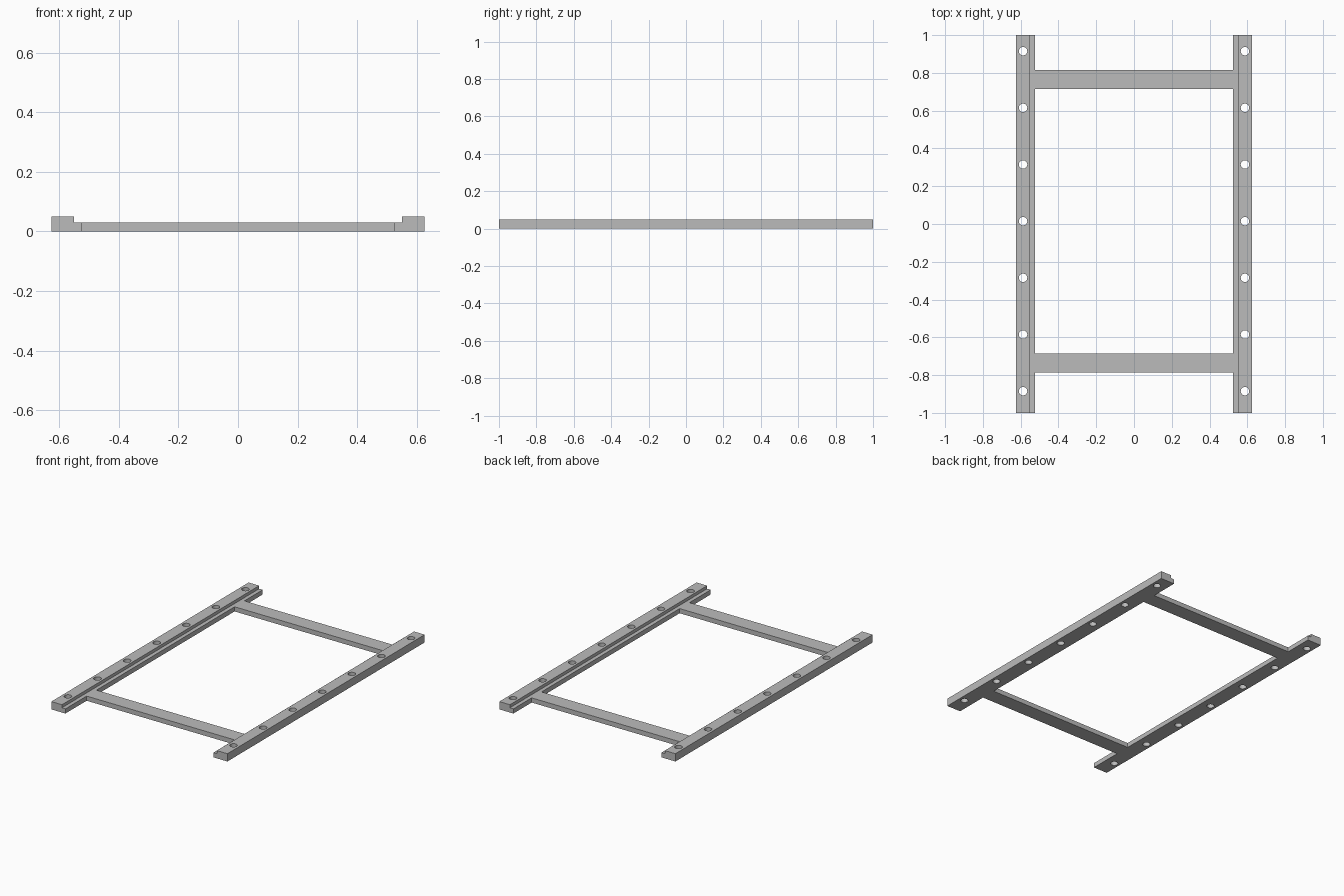
import bpy, bmesh
from mathutils import Matrix

if "Cube" in bpy.data.objects:
    bpy.data.objects.remove(bpy.data.objects["Cube"], do_unlink=True)

grey = bpy.data.materials.new("plain grey")
grey.use_nodes = True
grey.diffuse_color = (0.5, 0.5, 0.5, 1)
grey.node_tree.nodes["Principled BSDF"].inputs["Base Color"].default_value = (0.5, 0.5, 0.5, 1)

OUTER, STEP, INNER = 0.625, 0.55, 0.525
LEDGE_Z, TOP_Z = 0.03, 0.05
SHIFT = 0.015          # crossbars and holes sit slightly towards the back
HOLE_RADIUS = 0.0225


def add_object(name, bm):
    bmesh.ops.recalc_face_normals(bm, faces=bm.faces)
    mesh = bpy.data.meshes.new(name)
    bm.to_mesh(mesh)
    bm.free()
    mesh.materials.append(grey)
    obj = bpy.data.objects.new(name, mesh)
    bpy.context.collection.objects.link(obj)
    return obj


def extrude_along_y(name, profile, y0, y1):
    bm = bmesh.new()
    face = bm.faces.new([bm.verts.new((x, y0, z)) for x, z in profile])
    result = bmesh.ops.extrude_face_region(bm, geom=[face], use_keep_orig=True)
    verts = [v for v in result["geom"] if isinstance(v, bmesh.types.BMVert)]
    bmesh.ops.translate(bm, verts=verts, vec=(0, y1 - y0, 0))
    return add_object(name, bm)


# Stepped side rails, each drilled with seven through holes
for name, side in (("left", 1), ("right", -1)):
    profile = [(INNER, 0), (OUTER, 0), (OUTER, TOP_Z),
               (STEP, TOP_Z), (STEP, LEDGE_Z), (INNER, LEDGE_Z)]
    rail = extrude_along_y(name + "_rail", [(side * x, z) for x, z in profile], -1, 1)

    bm = bmesh.new()
    for i in range(-3, 4):
        place = Matrix.Translation((side * (STEP + OUTER) / 2, SHIFT + 0.3 * i, TOP_Z / 2))
        bmesh.ops.create_cone(bm, cap_ends=True, segments=32, radius1=HOLE_RADIUS,
                              radius2=HOLE_RADIUS, depth=0.2, matrix=place)
    drill = add_object(name + "_drill", bm)
    drill.hide_render = True

    cut = rail.modifiers.new("holes", "BOOLEAN")
    cut.operation = "DIFFERENCE"
    cut.solver = "EXACT"
    cut.object = drill
    bpy.context.view_layer.objects.active = rail
    bpy.ops.object.modifier_apply(modifier=cut.name)
    bpy.data.objects.remove(drill, do_unlink=True)

    bpy.ops.object.select_all(action="DESELECT")
    rail.select_set(True)
    bpy.ops.object.shade_smooth_by_angle()

# Crossbars, flush with the rail ledges
bar_profile = [(-INNER, 0), (INNER, 0), (INNER, LEDGE_Z), (-INNER, LEDGE_Z)]
for name, y in (("front_crossbar", -0.75), ("back_crossbar", 0.75)):
    extrude_along_y(name, bar_profile, y + SHIFT - 0.05, y + SHIFT + 0.05)
